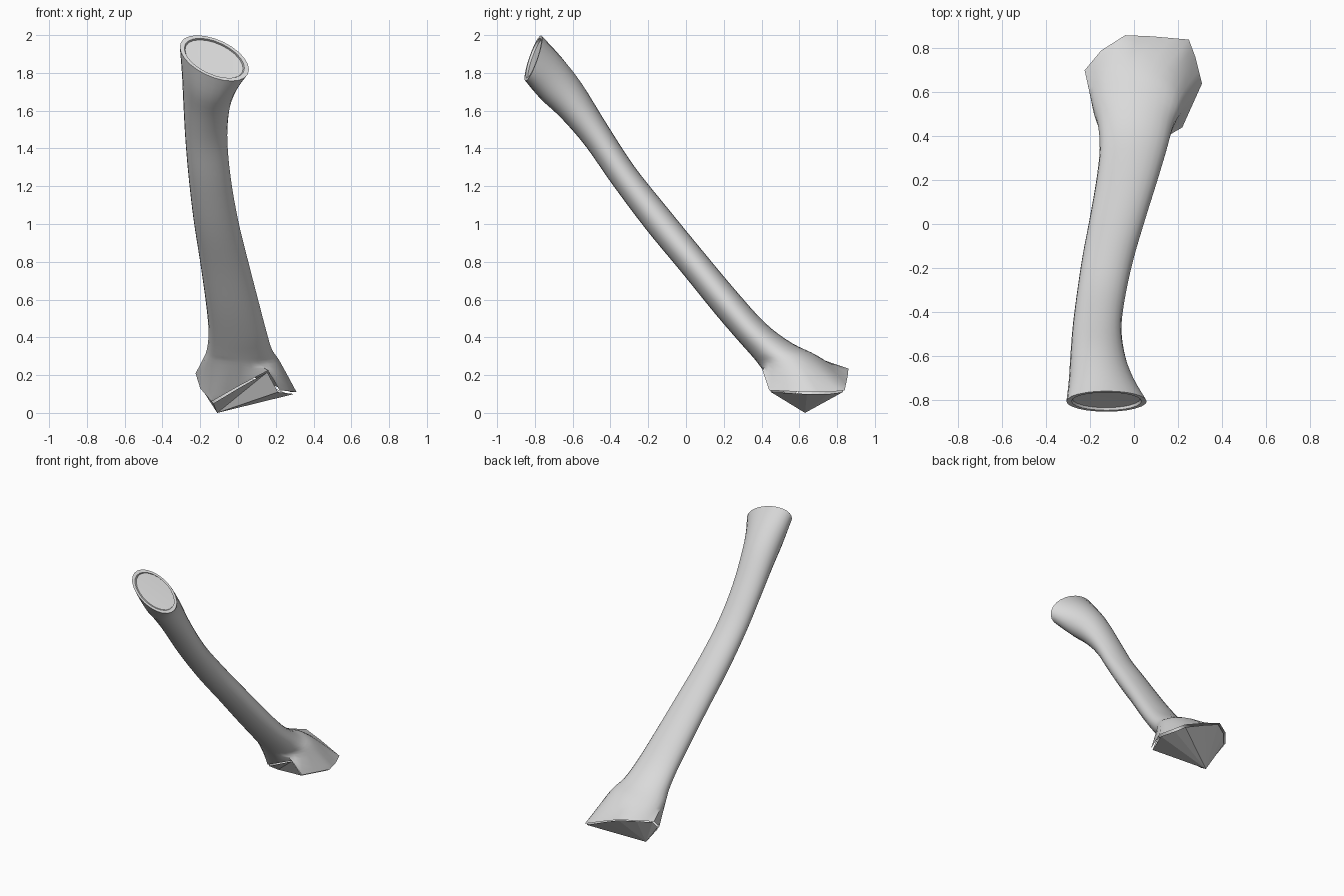
import bpy, bmesh, math
from mathutils import Vector

if "Cube" in bpy.data.objects:
    bpy.data.objects.remove(bpy.data.objects["Cube"])

N = 24   # sides of the shaft
SUB = 4  # smooth steps between sections

grey = bpy.data.materials.new("plain_grey")
grey.diffuse_color = (0.7, 0.7, 0.7, 1)
grey.use_nodes = True
grey.node_tree.nodes["Principled BSDF"].inputs["Base Color"].default_value = grey.diffuse_color

# shaft sections: x left, x right, upper (y, z), lower (y, z), sideways tilt
SECTIONS = [
    (-.308, .058, -.761, 1.983, -.855, 1.773, -.06),
    (-.297, .000, -.655, 1.875, -.770, 1.665, -.03),
    (-.290, -.040, -.550, 1.740, -.655, 1.555, -.01),
    (-.280, -.057, -.420, 1.530, -.530, 1.410, 0),
    (-.262, -.040, -.270, 1.300, -.390, 1.210, 0),
    (-.235, .000, -.090, 1.075, -.210, .970, 0),
    (-.200, .055, .090, .855, -.020, .740, 0),
    (-.170, .110, .270, .640, .150, .530, 0),
    (-.156, .150, .420, .475, .270, .390, 0),
    (-.165, .180, .560, .370, .350, .300, 0),
    (-.190, .220, .700, .300, .390, .250, 0),
]

# ragged lower rim, starting at the right and passing the back
RAGGED = [Vector(p) for p in (
    (.31, .64, .11), (.28, .76, .11), (.25, .84, .12), (.08, .855, .19),
    (-.04, .86, .235), (-.15, .79, .23), (-.225, .70, .21), (-.20, .60, .13),
    (-.14, .55, .06), (0, .47, .14), (.16, .405, .225), (.22, .44, .12))]


def section_ring(xl, xr, uy, uz, ly, lz, tilt):
    mid = Vector(((xl + xr) / 2, (uy + ly) / 2, (uz + lz) / 2))
    side = Vector(((xr - xl) / 2, 0, tilt))
    up = Vector((0, (uy - ly) / 2, (uz - lz) / 2))
    return [mid + side * math.cos(a) + up * math.sin(a)
            for a in (2 * math.pi * i / N for i in range(N))]


def spline(a, b, c, d, t):
    return 0.5 * (2 * b + (c - a) * t + (2 * a - 5 * b + 4 * c - d) * t ** 2
                  + (3 * b - a - 3 * c + d) * t ** 3)


def build(name, rings, start=None, end=None, smooth=True):
    """Skin closed rings, with optional fan points at both ends."""
    bm = bmesh.new()
    loops = [[bm.verts.new(p) for p in r] for r in rings]
    n = len(loops[0])
    for a, b in zip(loops, loops[1:]):
        for i in range(n):
            j = (i + 1) % n
            bm.faces.new((a[i], a[j], b[j], b[i]))
    for point, loop, flip in ((start, loops[0], True), (end, loops[-1], False)):
        if point is not None:
            v = bm.verts.new(point)
            for i in range(n):
                p, q = loop[i], loop[(i + 1) % n]
                bm.faces.new((q, p, v) if flip else (p, q, v))
    bmesh.ops.recalc_face_normals(bm, faces=bm.faces)
    me = bpy.data.meshes.new(name)
    bm.to_mesh(me)
    bm.free()
    me.materials.append(grey)
    ob = bpy.data.objects.new(name, me)
    bpy.context.collection.objects.link(ob)
    if smooth:
        bpy.ops.object.select_all(action='DESELECT')
        ob.select_set(True)
        bpy.context.view_layer.objects.active = ob
        bpy.ops.object.shade_smooth_by_angle(angle=math.radians(40))
    return ob


# curved shaft with a flared ragged foot
keys = [section_ring(*s) for s in SECTIONS]
per = N // len(RAGGED)
keys.append([RAGGED[i // per].lerp(RAGGED[(i // per + 1) % len(RAGGED)], i % per / per)
             for i in range(N)])
rings = []
for k in range(len(keys) - 1):
    four = [keys[max(0, min(len(keys) - 1, k + o))] for o in (-1, 0, 1, 2)]
    for s in range(SUB):
        rings.append([spline(*pts, s / SUB) for pts in zip(*four)])
rings.append(keys[-1])

# top end face: a flat lip around a shallow recess
top = keys[0]
centre = sum(top, Vector()) / N
inward = (top[0] - centre).cross(top[N // 4] - centre).normalized()
if inward.y < 0:
    inward.negate()
lip = [centre.lerp(p, 0.87) for p in top]
floor = [centre.lerp(p, 0.84) + inward * 0.012 for p in top]
build("shaft", [floor, lip] + rings, start=centre + inward * 0.015)

# faceted broken tip beneath the foot
hub = Vector((.05, .64, .13))
base = [Vector((hub.x + (p.x - hub.x) * .95, hub.y + (p.y - hub.y) * .95, p.z - .01))
        for p in RAGGED]
build("broken_tip", [base], end=Vector((-.11, .63, 0)), smooth=False)
